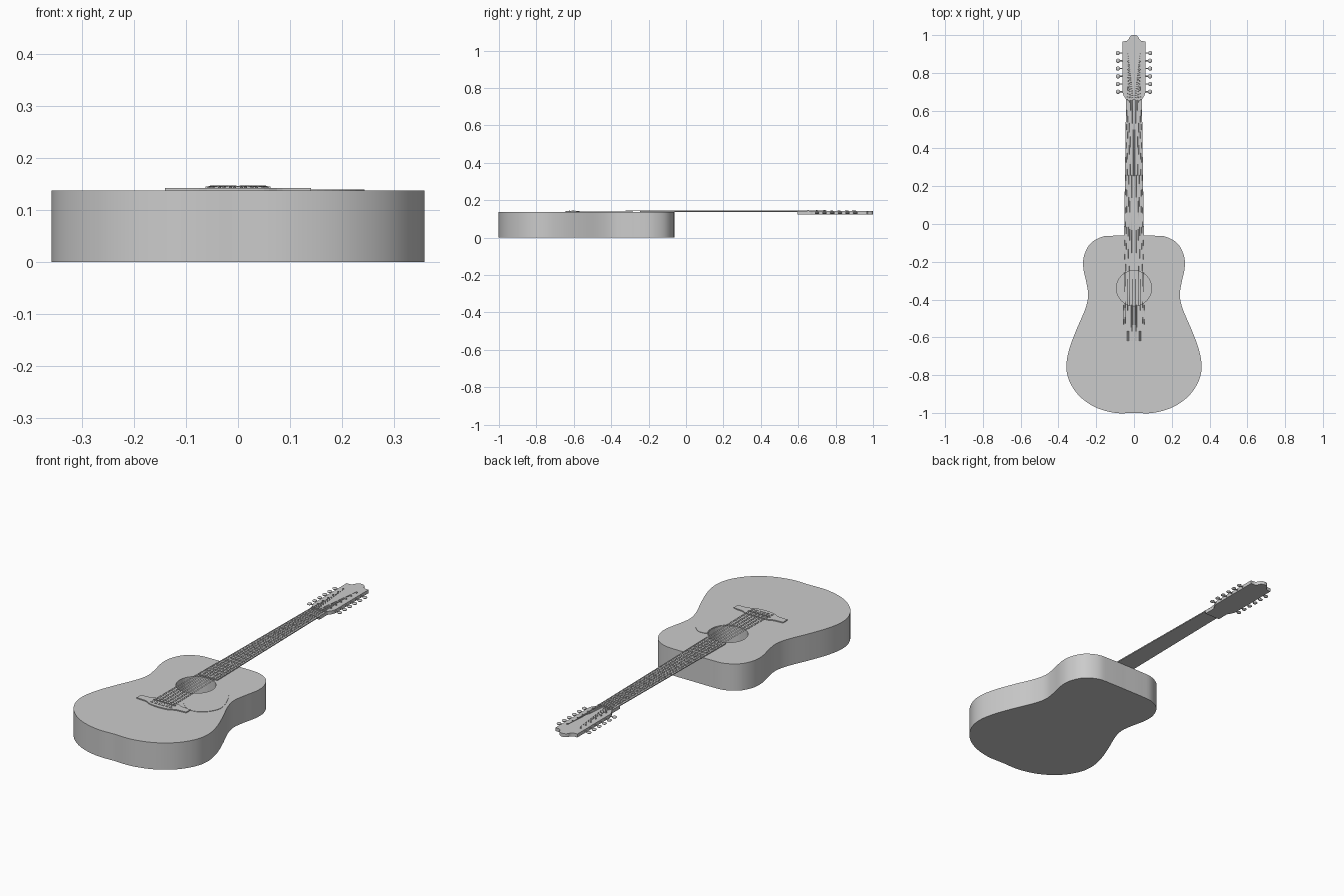
import bpy, bmesh, math
from mathutils import Vector, Matrix

if "Cube" in bpy.data.objects:
    bpy.data.objects.remove(bpy.data.objects["Cube"], do_unlink=True)

grey = bpy.data.materials.new("plain_grey")
grey.use_nodes = True
grey.diffuse_color = (0.6, 0.6, 0.6, 1)
grey.node_tree.nodes["Principled BSDF"].inputs["Base Color"].default_value = (0.6, 0.6, 0.6, 1)

TOP = 0.137                      # height of the soundboard
NUT, SADDLE = 0.65, -0.605       # ends of the sounding strings
BOARD_END = -0.245
HOLE_Y, HOLE_R = -0.34, 0.093


def add_object(name, bm, smooth=False):
    bmesh.ops.recalc_face_normals(bm, faces=bm.faces)
    mesh = bpy.data.meshes.new(name)
    bm.to_mesh(mesh)
    bm.free()
    ob = bpy.data.objects.new(name, mesh)
    bpy.context.collection.objects.link(ob)
    mesh.materials.append(grey)
    if smooth:
        bpy.ops.object.select_all(action='DESELECT')
        bpy.context.view_layer.objects.active = ob
        ob.select_set(True)
        bpy.ops.object.shade_smooth_by_angle(angle=math.radians(35))
    return ob


def spline(points, steps, closed=False):
    """Catmull-Rom curve through 2D points."""
    p = [Vector(q) for q in points]
    n = len(p)
    get = (lambda i: p[i % n]) if closed else (lambda i: p[max(0, min(n - 1, i))])
    out = []
    for i in range(n if closed else n - 1):
        a, b, c, d = (get(i + k) for k in (-1, 0, 1, 2))
        for s in range(steps):
            t = s / steps
            out.append(0.5 * (2 * b + (c - a) * t + (2 * a - 5 * b + 4 * c - d) * t * t
                              + (3 * b - a - 3 * c + d) * t ** 3))
    return out if closed else out + [p[-1]]


def mirrored(half):
    """Closed outline from its +x half."""
    return list(half) + [(-q[0], q[1]) for q in reversed(half) if q[0] > 1e-5]


def slab(name, outline, z0, z1, smooth=False):
    bm = bmesh.new()
    face = bm.faces.new([bm.verts.new((q[0], q[1], z0)) for q in outline])
    top = bmesh.ops.extrude_face_region(bm, geom=[face])["geom"]
    bmesh.ops.translate(bm, vec=(0, 0, z1 - z0),
                        verts=[v for v in top if isinstance(v, bmesh.types.BMVert)])
    return add_object(name, bm, smooth)


def box(bm, center, size):
    m = Matrix.Translation(center) @ Matrix.Diagonal((*size, 1))
    bmesh.ops.create_cube(bm, size=1, matrix=m)


def cylinder(bm, center, r, depth, rot=Matrix(), seg=12):
    bmesh.ops.create_cone(bm, cap_ends=True, segments=seg, radius1=r, radius2=r,
                          depth=depth, matrix=Matrix.Translation(center) @ rot)


def circle(r, y, n=48):
    return [(r * math.cos(2 * math.pi * i / n), y + r * math.sin(2 * math.pi * i / n))
            for i in range(n)]


def neck_half(y):
    """Half width of the fretboard at y."""
    return 0.042 + 0.013 * (NUT - y) / (NUT - BOARD_END)


# Body with waisted outline and sound hole
body_half = spline([(0, -0.062), (0.10, -0.062), (0.17, -0.068), (0.232, -0.105),
                    (0.265, -0.17), (0.268, -0.235), (0.25, -0.32), (0.243, -0.385),
                    (0.26, -0.455), (0.305, -0.56), (0.342, -0.66), (0.358, -0.75),
                    (0.343, -0.83), (0.29, -0.91), (0.205, -0.97), (0.10, -1.0),
                    (0, -1.0)], 5)
body = slab("body", mirrored(body_half), 0, TOP, True)
cutter = slab("sound_hole_cutter", circle(HOLE_R, HOLE_Y), 0.006, 0.2)
cutter.hide_render = True
cut = body.modifiers.new("sound_hole", 'BOOLEAN')
cut.operation, cut.object, cut.solver = 'DIFFERENCE', cutter, 'EXACT'
bpy.context.view_layer.objects.active = body
bpy.ops.object.modifier_apply(modifier=cut.name)
bpy.data.objects.remove(cutter, do_unlink=True)

# Pickguard beside the sound hole
arc = [(0.096 * math.cos(a), HOLE_Y + 0.096 * math.sin(a))
       for a in [math.radians(30 - 10 * i) for i in range(12)]]
outer = spline([(0.03, -0.46), (0.07, -0.54), (0.138, -0.585), (0.205, -0.56),
                (0.243, -0.49), (0.22, -0.40), (0.175, -0.325), (0.13, -0.285),
                (0.09, -0.285)], 5)
slab("pickguard", arc + outer, TOP - 0.001, TOP + 0.002)

# Bridge with slim wings, saddle and pins
bridge_half = spline([(0, -0.645), (0.05, -0.64), (0.085, -0.624), (0.14, -0.62)], 4) \
    + spline([(0.14, -0.585), (0.085, -0.58), (0.06, -0.57), (0, -0.57)], 4)
slab("bridge", mirrored(bridge_half), TOP - 0.001, TOP + 0.005)
bm = bmesh.new()
box(bm, (0, SADDLE + 0.012, TOP + 0.006), (0.125, 0.004, 0.004))
add_object("saddle", bm)

# Fretboard, neck and frets
board = [(neck_half(BOARD_END), BOARD_END), (neck_half(NUT), NUT + 0.005)]
slab("fretboard", mirrored(board), TOP, TOP + 0.005)
bm = bmesh.new()
for k in range(1, 21):
    y = NUT - (NUT - SADDLE) * (1 - 2 ** (-k / 12))
    box(bm, (0, y, TOP + 0.0053), (2 * neck_half(y), 0.003, 0.0016))
add_object("frets", bm)
bm = bmesh.new()
box(bm, (0, NUT + 0.003, TOP + 0.005), (0.084, 0.007, 0.008))
add_object("nut", bm)

# Headstock with stepped crown
head_half = [(0.043, 0.597), (0.042, 0.655)] \
    + spline([(0.045, 0.665), (0.055, 0.68), (0.062, 0.70)], 4) + [(0.062, 0.967)] \
    + spline([(0.04, 0.968), (0.03, 0.976), (0.022, 0.991), (0.01, 0.999), (0, 1.0)], 4)
slab("headstock", mirrored(head_half), 0.124, 0.1415)

# Tuners: post, shaft and button, six on each side
peg_ys = [0.70 + 0.041 * i for i in range(6)]
posts, shafts, buttons = bmesh.new(), bmesh.new(), bmesh.new()
sideways = Matrix.Rotation(math.pi / 2, 4, 'Y')
for side in (-1, 1):
    for y in peg_ys:
        cylinder(posts, (side * 0.037, y, 0.1425), 0.004, 0.008)
        cylinder(shafts, (side * 0.068, y, 0.132), 0.003, 0.02, sideways, 8)
        bmesh.ops.create_uvsphere(buttons, u_segments=14, v_segments=8, radius=0.0115,
                                  matrix=Matrix.Translation((side * 0.085, y, 0.132))
                                  @ Matrix.Diagonal((1, 1, 0.5, 1)))
add_object("tuner_posts", posts, True)
add_object("tuner_shafts", shafts, True)
add_object("tuner_buttons", buttons, True)

# Twelve strings in six pairs, fanning out to the posts, with bridge pins
curve = bpy.data.curves.new("strings", 'CURVE')
curve.dimensions = '3D'
curve.bevel_depth = 0.0008
curve.bevel_resolution = 0
pins = bmesh.new()
for i in range(12):
    u = ((i // 2) - 2.5) / 2.5                  # pair position, -1 to 1
    off = 0.004 * (1 if i % 2 else -1)          # offset inside the pair
    side = -1 if i < 6 else 1
    peg = peg_ys[i if i < 6 else 11 - i]
    x0, x1 = u * 0.052 + off, u * 0.034 + off * 0.7
    path = [(x0, -0.622, TOP + 0.005), (x0, SADDLE + 0.012, TOP + 0.0085),
            (x1, NUT + 0.003, TOP + 0.0095), (side * 0.033, peg, 0.1445)]
    s = curve.splines.new('POLY')
    s.points.add(len(path) - 1)
    for pt, co in zip(s.points, path):
        pt.co = (*co, 1)
    cylinder(pins, (x0, -0.622, TOP + 0.0055), 0.0028, 0.004, seg=8)
strings = bpy.data.objects.new("strings", curve)
bpy.context.collection.objects.link(strings)
curve.materials.append(grey)
add_object("bridge_pins", pins)
